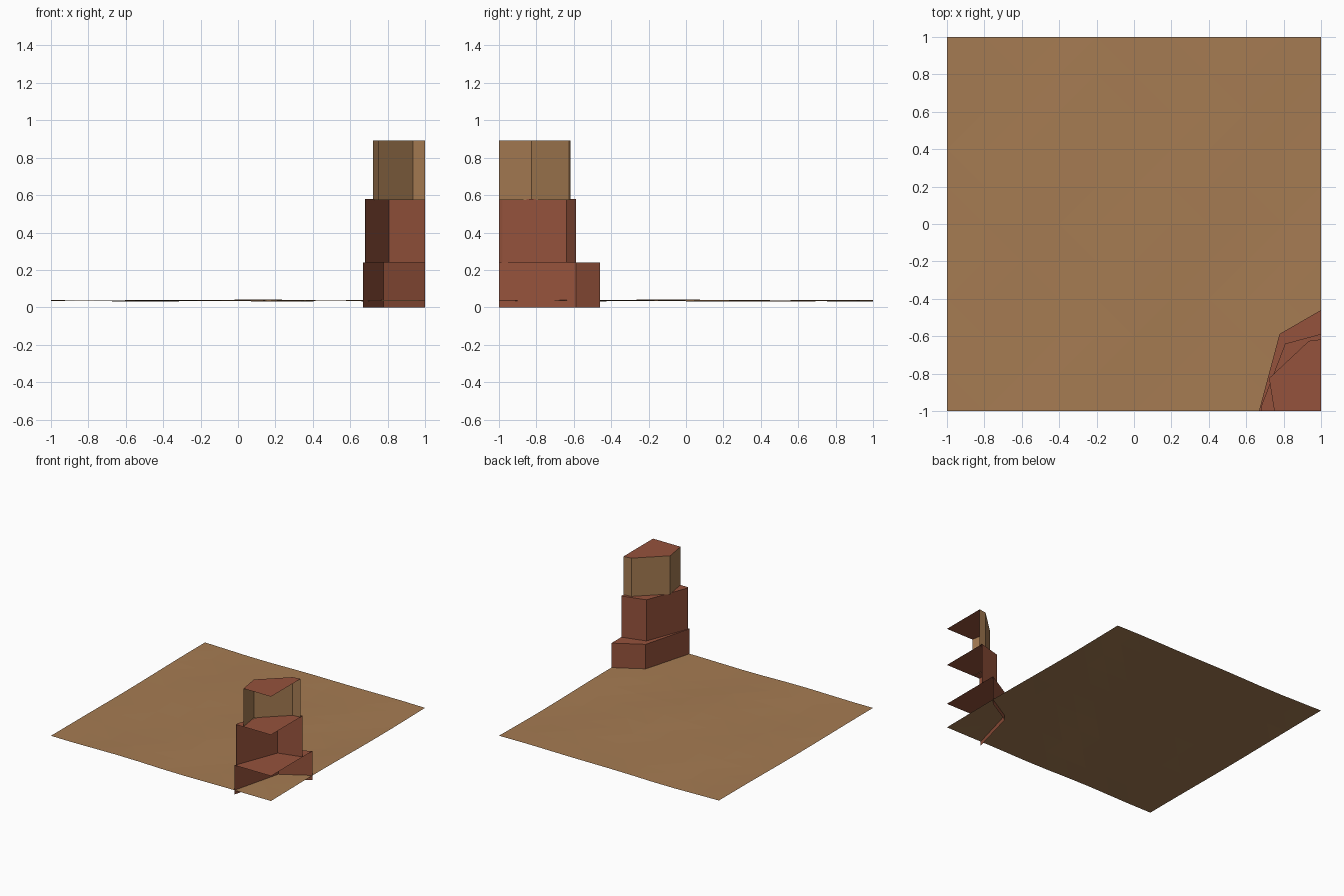
import bpy, bmesh, math

if "Cube" in bpy.data.objects:
    bpy.data.objects.remove(bpy.data.objects["Cube"])


def material(name, rgb):
    m = bpy.data.materials.new(name)
    m.diffuse_color = (*rgb, 1)
    m.use_nodes = True
    m.node_tree.nodes["Principled BSDF"].inputs["Base Color"].default_value = m.diffuse_color
    return m


SAND = material("sand tan", (0.38, 0.20, 0.085))
CLAY = material("red clay", (0.30, 0.085, 0.045))


def finish(name, bm, mats):
    me = bpy.data.meshes.new(name)
    bm.to_mesh(me)
    bm.free()
    for m in mats:
        me.materials.append(m)
    ob = bpy.data.objects.new(name, me)
    bpy.context.collection.objects.link(ob)
    return ob


# Gently rolling desert floor: a single-sided sheet
bm = bmesh.new()
bmesh.ops.create_grid(bm, x_segments=10, y_segments=10, size=1)
for v in bm.verts:
    x, y = v.co.x, v.co.y
    v.co.z = 0.036 + 0.004 * math.sin(3.1 * x + 1.2 * y + 1.6) * math.cos(2.6 * y - x) \
        + 0.002 * math.sin(7 * x - 4 * y)
bmesh.ops.triangulate(bm, faces=bm.faces[:])
finish("desert_floor", bm, [SAND])


# Mesa tier: outer walls and a cap, left open along the two tile edges
def tier(name, outline, z0, z1, wall):
    bm = bmesh.new()
    low = [bm.verts.new((x, y, z0)) for x, y in outline]
    top = [bm.verts.new((x, y, z1)) for x, y in outline]
    for i in range(len(outline) - 1):
        bm.faces.new((low[i + 1], low[i], top[i], top[i + 1]))
    corner = bm.verts.new((1, -1, z1))
    cap = bm.faces.new(list(reversed(top)) + [corner])
    cap.normal_update()
    if cap.normal.z < 0:
        cap.normal_flip()
    cap.material_index = 1
    finish(name, bm, [wall, CLAY])


tier("mesa_base", [(0.668, -1), (0.778, -0.588), (1, -0.46)], 0, 0.24, CLAY)
tier("mesa_middle", [(0.682, -1), (0.678, -0.98), (0.808, -0.64), (1, -0.588)],
     0.24, 0.578, CLAY)
tier("mesa_top", [(0.75, -1), (0.722, -0.825), (0.935, -0.625), (1, -0.617)],
     0.575, 0.892, SAND)
